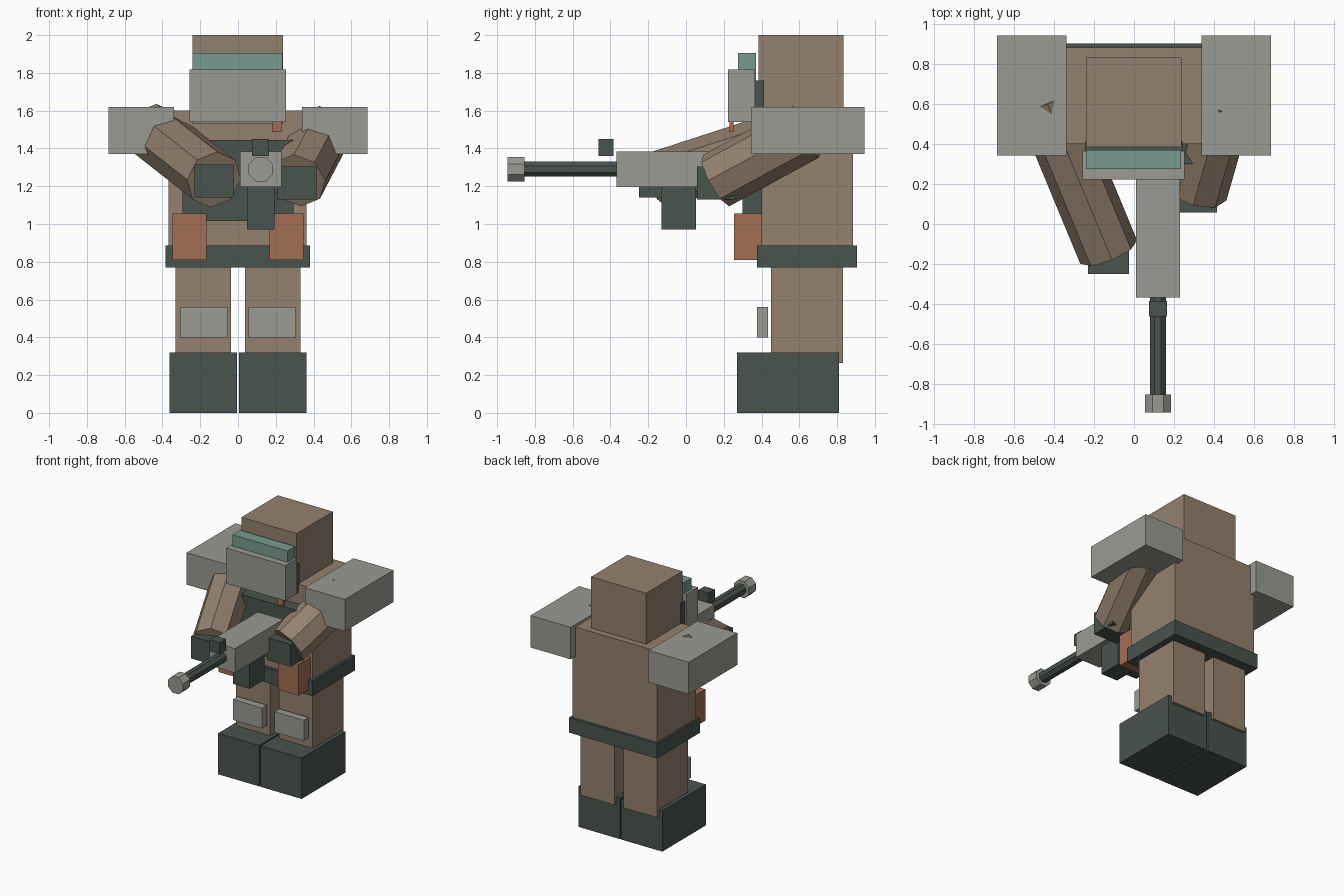
import bpy, bmesh, math
from mathutils import Vector, Matrix

if "Cube" in bpy.data.objects:
    bpy.data.objects.remove(bpy.data.objects["Cube"])


def material(name, rgb):
    # 8-bit display colour converted to linear
    lin = [(c / 255 / 12.92) if c < 11 else ((c / 255 + 0.055) / 1.055) ** 2.4 for c in rgb]
    m = bpy.data.materials.new(name)
    m.diffuse_color = (*lin, 1)
    m.use_nodes = True
    m.node_tree.nodes["Principled BSDF"].inputs["Base Color"].default_value = m.diffuse_color
    return m


TAN = material("tan_cloth", (148, 129, 110))
GREY = material("grey_armour", (154, 155, 147))
DARK = material("dark_green", (73, 83, 77))
TEAL = material("teal_glass", (119, 155, 142))
RUST = material("rust_leather", (164, 110, 85))


def finish(name, bm, mat):
    mesh = bpy.data.meshes.new(name)
    bm.to_mesh(mesh)
    bm.free()
    mesh.materials.append(mat)
    ob = bpy.data.objects.new(name, mesh)
    bpy.context.collection.objects.link(ob)
    return ob


def box(name, mat, x, y, z):
    """Box from (min, max) ranges on each axis."""
    bm = bmesh.new()
    bmesh.ops.create_cube(bm, size=1)
    lo, hi = Vector((x[0], y[0], z[0])), Vector((x[1], y[1], z[1]))
    for v in bm.verts:
        v.co = [lo[i] + (v.co[i] + 0.5) * (hi[i] - lo[i]) for i in range(3)]
    return finish(name, bm, mat)


def pair(name, mat, x, y, z):
    """Two boxes mirrored across x = 0."""
    box(name + "_left", mat, x, y, z)
    box(name + "_right", mat, (-x[1], -x[0]), y, z)


def prism(name, mat, start, end, radius, twist=0.0):
    """Eight-sided prism between two points."""
    a, b = Vector(start), Vector(end)
    d = b - a
    rot = d.to_track_quat('Z', 'Y').to_matrix().to_4x4()
    mtx = Matrix.Translation((a + b) / 2) @ rot @ Matrix.Rotation(twist, 4, 'Z')
    bm = bmesh.new()
    bmesh.ops.create_cone(bm, cap_ends=True, segments=8, radius1=radius,
                          radius2=radius, depth=d.length, matrix=mtx)
    return finish(name, bm, mat)


# Legs
pair("boot", DARK, (0.006, 0.362), (0.27, 0.81), (0, 0.32))
pair("leg", TAN, (0.038, 0.332), (0.45, 0.83), (0.265, 0.80))
pair("knee_pad", GREY, (0.055, 0.308), (0.375, 0.435), (0.40, 0.56))

# Body
box("torso", TAN, (-0.367, 0.363), (0.40, 0.885), (0.80, 1.60))
box("belt", DARK, (-0.383, 0.381), (0.375, 0.905), (0.77, 0.887))
box("chest_vest", DARK, (-0.295, 0.293), (0.30, 0.42), (1.015, 1.445))
pair("pouch", RUST, (0.167, 0.347), (0.255, 0.40), (0.81, 1.055))
pair("shoulder_plate", GREY, (0.338, 0.685), (0.343, 0.945), (1.37, 1.62))

# Head
box("head", TAN, (-0.24, 0.238), (0.385, 0.835), (1.53, 2.0))
box("mask_strap", DARK, (-0.246, 0.246), (0.362, 0.412), (1.54, 1.76))
box("face_guard", GREY, (-0.258, 0.254), (0.222, 0.365), (1.54, 1.817))
box("visor", TEAL, (-0.24, 0.236), (0.275, 0.37), (1.75, 1.905))
box("mask_tab", RUST, (0.18, 0.23), (0.23, 0.252), (1.487, 1.56))

# Arms and hands
prism("arm_forward", TAN, (-0.45, 0.64, 1.488), (-0.127, -0.14, 1.235), 0.154)
prism("arm_near", TAN, (0.45, 0.635, 1.488), (0.315, 0.16, 1.23), 0.154)
box("hand_forward", DARK, (-0.23, -0.024), (-0.25, -0.045), (1.14, 1.315))
box("hand_near", DARK, (0.21, 0.416), (0.057, 0.26), (1.13, 1.305))

# Rifle
GX, GZ = 0.12, 1.29
flat = math.pi / 8
box("rifle_body", GREY, (GX - 0.11, GX + 0.11), (-0.368, 0.23), (1.195, 1.385))
box("rifle_magazine", DARK, (GX - 0.072, GX + 0.072), (-0.13, 0.052), (0.97, 1.21))
box("rifle_sight", DARK, (GX - 0.045, GX + 0.045), (-0.463, -0.385), (1.36, 1.45))
prism("rifle_barrel", DARK, (GX, -0.33, GZ), (GX, -0.90, GZ), 0.043, flat)
prism("rifle_muzzle", GREY, (GX, -0.855, GZ), (GX, -0.945, GZ), 0.07, flat)
